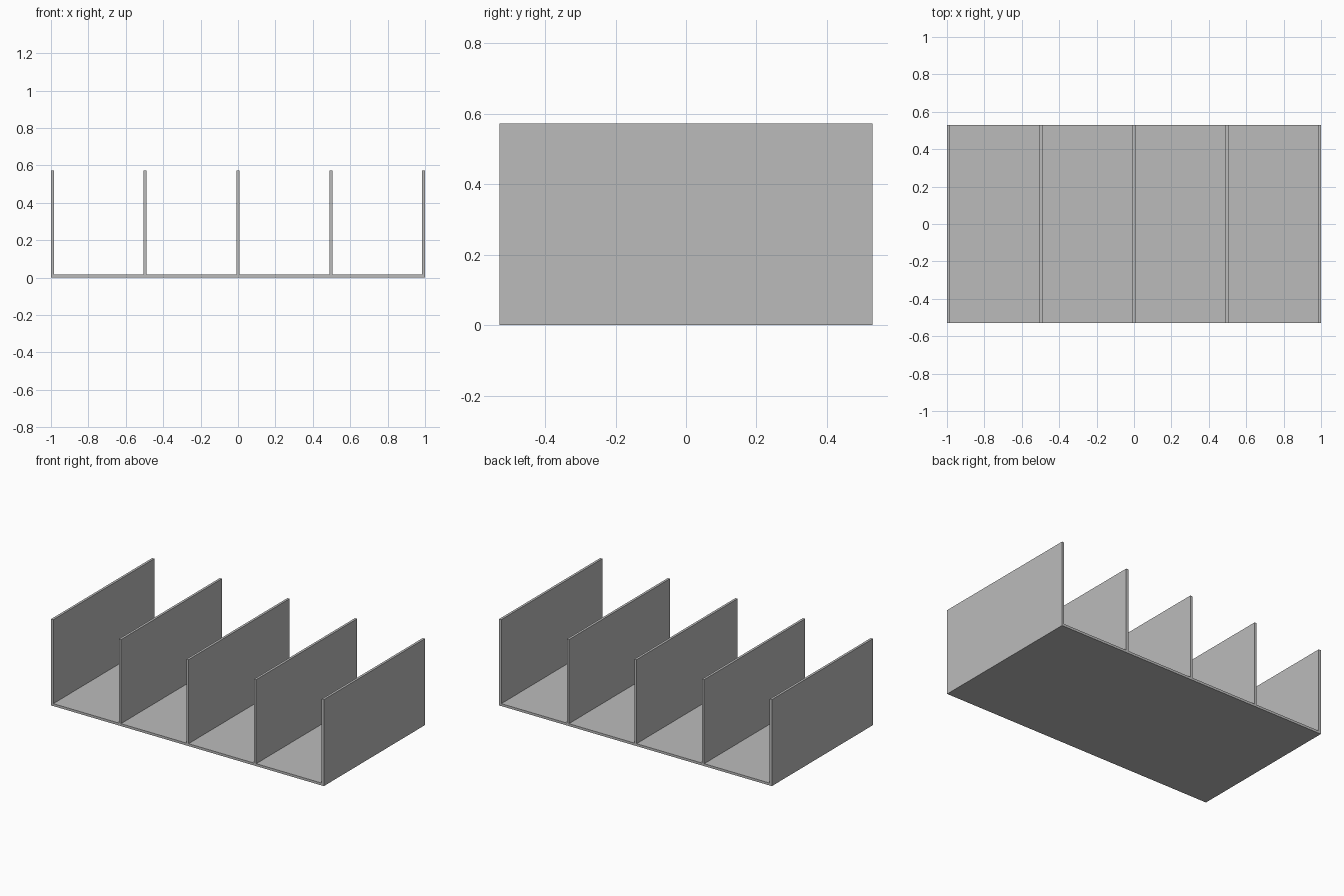
import bpy
import bmesh

cube = bpy.data.objects.get("Cube")
if cube:
    bpy.data.objects.remove(cube, do_unlink=True)

WIDTH, DEPTH, HEIGHT = 2.0, 1.058, 0.573
THICK = 0.016          # sheet thickness of base and walls
BAYS = 4

grey = bpy.data.materials.new("plain_grey")
grey.use_nodes = True
colour = (0.5, 0.5, 0.5, 1)
grey.diffuse_color = colour
grey.node_tree.nodes["Principled BSDF"].inputs["Base Color"].default_value = colour

# Comb-shaped front profile: flat base, then each wall from right to left
profile = [(-WIDTH / 2, 0), (WIDTH / 2, 0)]
pitch = (WIDTH - THICK) / BAYS
for i in reversed(range(BAYS + 1)):
    left = -WIDTH / 2 + i * pitch
    right = left + THICK
    if i < BAYS:
        profile.append((right, THICK))
    profile += [(right, HEIGHT), (left, HEIGHT)]
    if i > 0:
        profile.append((left, THICK))

# Extrude the profile from front to back
bm = bmesh.new()
front = bm.faces.new([bm.verts.new((x, -DEPTH / 2, z)) for x, z in profile])
extruded = bmesh.ops.extrude_face_region(bm, geom=[front], use_keep_orig=True)
back_verts = [g for g in extruded["geom"] if isinstance(g, bmesh.types.BMVert)]
bmesh.ops.translate(bm, verts=back_verts, vec=(0, DEPTH, 0))
bmesh.ops.recalc_face_normals(bm, faces=bm.faces)

mesh = bpy.data.meshes.new("divided_tray")
bm.to_mesh(mesh)
bm.free()
mesh.materials.append(grey)
tray = bpy.data.objects.new("divided_tray", mesh)
bpy.context.collection.objects.link(tray)
